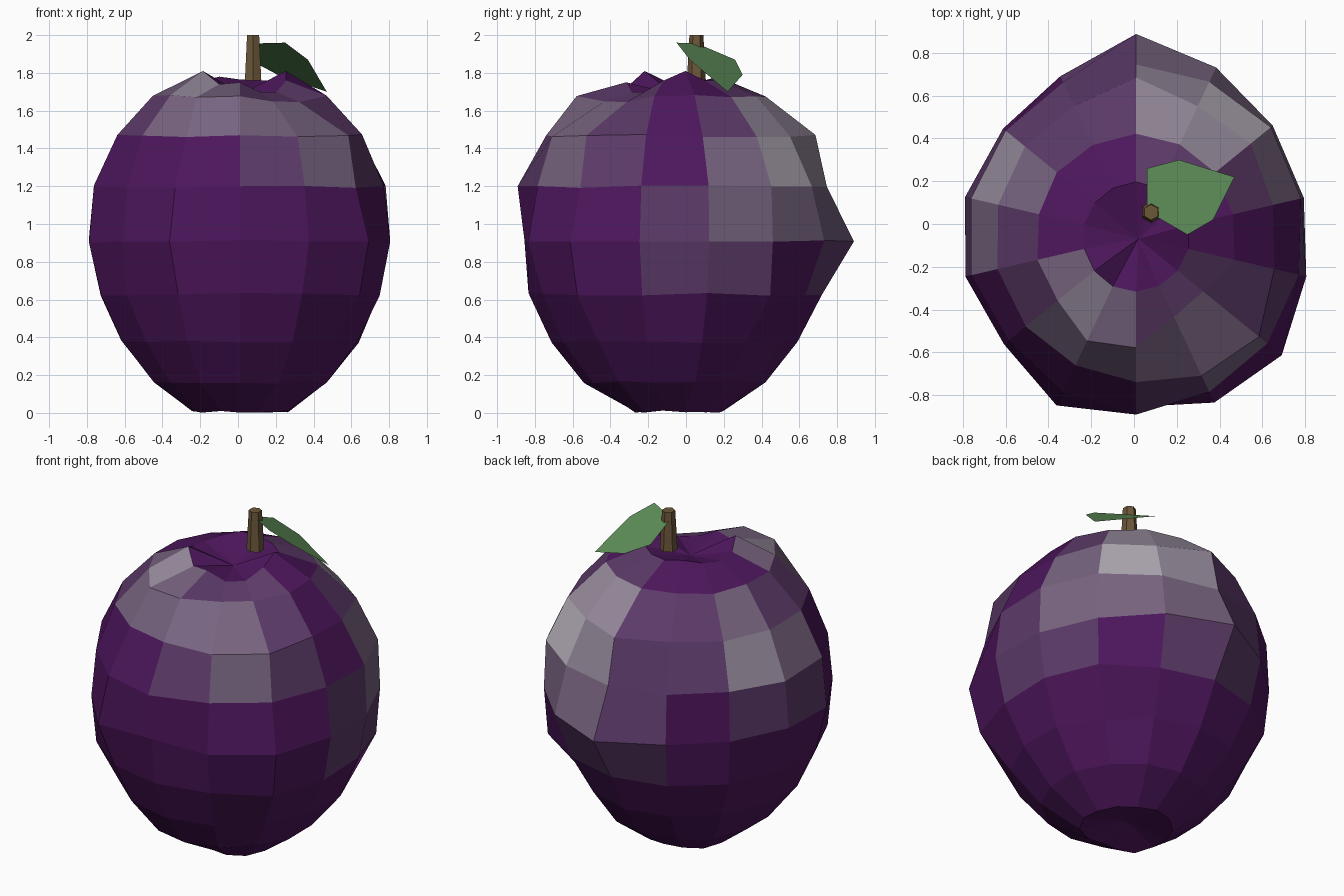
import bpy, bmesh, math, random

if "Cube" in bpy.data.objects:
    bpy.data.objects.remove(bpy.data.objects["Cube"])

random.seed(4)


def material(name, rgb):
    m = bpy.data.materials.new(name)
    m.diffuse_color = (*rgb, 1)
    m.use_nodes = True
    m.node_tree.nodes["Principled BSDF"].inputs["Base Color"].default_value = m.diffuse_color
    return m


def finish(bm, name, mats):
    me = bpy.data.meshes.new(name)
    bm.normal_update()
    bm.to_mesh(me)
    bm.free()
    for m in mats:
        me.materials.append(m)
    ob = bpy.data.objects.new(name, me)
    bpy.context.collection.objects.link(ob)
    return ob


# Skin colours: plain purple, then four steps of pale bloom
purple, grey = (0.075, 0.008, 0.108), (0.46, 0.42, 0.48)
skin = [material(f"skin_{i}", [p + (g - p) * (i / 4) ** 1.8 for p, g in zip(purple, grey)])
        for i in range(5)]

# Fruit: lathed rings (radius, height) with slight unevenness, dimpled at both ends
SEG = 14
CX, CY = .01, -.06
rings = [(.26, 0), (.47, .155), (.64, .37), (.76, .62), (.825, .90),
         (.785, 1.19), (.66, 1.46), (.47, 1.67), (.25, 1.76)]
# Bumps and dents: (segment, ring) -> radius factor, segment 0 facing front
bulge = {(7, 4): 1.12, (0, 4): .95, (8, 4): 1.0, (9, 4): .97, (6, 4): 1.05, (2, 3): 1.07,
         (2, 4): 1.05, (13, 4): 1.03, (12, 4): .95, (12, 5): .97, (0, 5): 1.03,
         (1, 4): 1.03, (0, 0): .75, (1, 0): .88, (13, 0): .88, (5, 2): .93, (6, 2): .96,
         (5, 3): 1.05, (5, 1): .96, (5, 5): 1.03, (5, 6): 1.03, (1, 6): 1.08, (2, 6): 1.11,
         (7, 6): 1.1, (0, 7): 1.08, (13, 7): 1.12, (1, 7): .86, (2, 7): .86,
         (4, 4): .98, (3, 4): .98}
# Lumpy rim of the top dimple
rim = [1.75, 1.70, 1.70, 1.76, 1.81, 1.76, 1.76, 1.765, 1.78, 1.76, 1.75, 1.76, 1.81, 1.74]
# Ring number -> segments dusted with bloom
bloom = {4: (4, 7), 5: (5, 6, 10), 6: (1, 2, 5, 6, 7, 9, 10),
         7: (0, 6, 12, 13), 8: (2, 12)}

bm = bmesh.new()
grid = []
for j, (r, z) in enumerate(rings):
    row = []
    for k in range(SEG):
        a = 2 * math.pi * k / SEG
        rr = r * bulge.get((k, j), 1) * random.uniform(.99, 1.01)
        h = rim[k] if j == 8 else z + random.uniform(0, .015)
        if j == 7 and k in (1, 2):
            h -= .03
        row.append(bm.verts.new((CX + rr * math.sin(a), CY - 1.02 * rr * math.cos(a), h)))
    grid.append(row)
bottom = bm.verts.new((CX, CY, .06))
top = bm.verts.new((.02, -.07, 1.69))
for k in range(SEG):
    n = (k + 1) % SEG
    bm.faces.new((bottom, grid[0][n], grid[0][k]))
    bm.faces.new((top, grid[-1][k], grid[-1][n]))
    for j in range(len(rings) - 1):
        f = bm.faces.new((grid[j][k], grid[j][n], grid[j + 1][n], grid[j + 1][k]))
        f.material_index = sum(s in bloom.get(i, ()) for i in (j, j + 1) for s in (k, n))
finish(bm, "fruit", skin)

# Stem: short tapered six-sided stalk
bpy.ops.mesh.primitive_cone_add(vertices=6, radius1=.05, radius2=.037, depth=.24,
                                location=(.08, .055, 1.88))
stem = bpy.context.object
stem.name = "stem"
stem.data.materials.append(material("bark", (.15, .095, .042)))

# Leaf: single flat blade drooping to the right
bm = bmesh.new()
outline = [(.06, .06, 1.955), (.25, -.05, 1.96), (.37, .02, 1.87),
           (.47, .22, 1.70), (.21, .30, 1.79), (.06, .26, 1.87)]
bm.faces.new([bm.verts.new(p) for p in outline])
finish(bm, "leaf", [material("leaf_green", (.115, .275, .10))])
